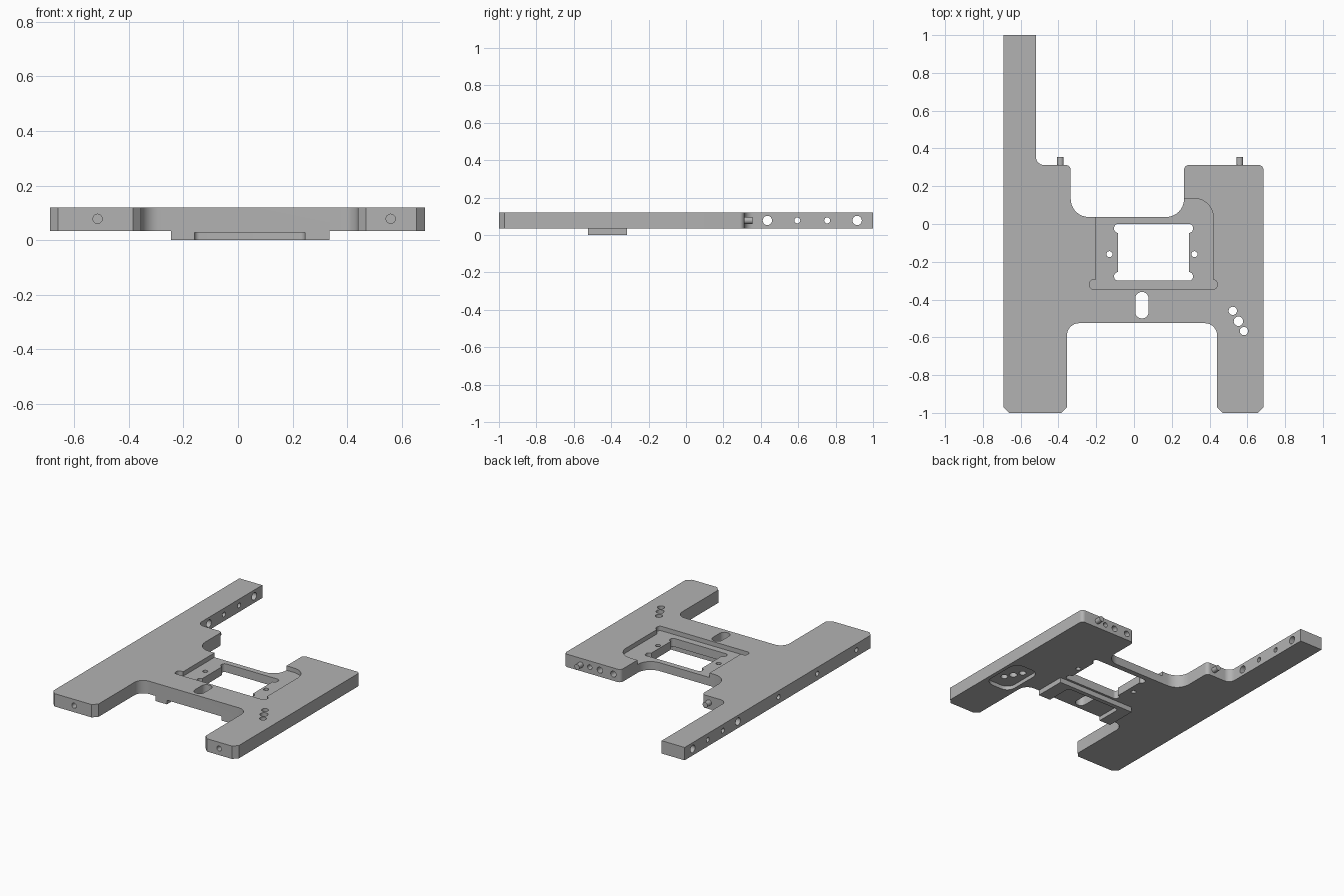
import bpy, bmesh, math
from mathutils import Vector, Matrix

old = bpy.data.objects.get("Cube")
if old:
    bpy.data.objects.remove(old, do_unlink=True)

grey = bpy.data.materials.new("machined_grey")
grey.use_nodes = True
grey.diffuse_color = (0.45, 0.45, 0.45, 1)
grey.node_tree.nodes["Principled BSDF"].inputs["Base Color"].default_value = grey.diffuse_color

BOTTOM, TOP = 0.034, 0.12


def finish(name, bm):
    bmesh.ops.recalc_face_normals(bm, faces=bm.faces)
    mesh = bpy.data.meshes.new(name)
    bm.to_mesh(mesh)
    bm.free()
    mesh.materials.append(grey)
    ob = bpy.data.objects.new(name, mesh)
    bpy.context.collection.objects.link(ob)
    return ob


def rounded(corners, steps=8):
    """Corners are (x, y, r): r > 0 rounds, r < 0 chamfers by that length."""
    out = []
    for i, (x, y, r) in enumerate(corners):
        p = Vector((x, y))
        if r == 0:
            out.append(p)
            continue
        a = (Vector(corners[i - 1][:2]) - p).normalized()
        b = (Vector(corners[(i + 1) % len(corners)][:2]) - p).normalized()
        if r < 0:
            out += [p - a * r, p - b * r]
            continue
        half = a.angle(b) / 2
        d = r / math.tan(half)
        c = p + (a + b).normalized() * (r / math.sin(half))
        s, e = (p + a * d - c).normalized(), (p + b * d - c).normalized()
        out += [c + s.slerp(e, k / steps).normalized() * r for k in range(steps + 1)]
    return out


def prism(name, corners, z0, z1):
    bm = bmesh.new()
    outline = rounded(corners)
    low, high = [[bm.verts.new((p.x, p.y, z)) for p in outline] for z in (z0, z1)]
    bm.faces.new(low)
    bm.faces.new(high)
    for i in range(len(outline)):
        bm.faces.new((low[i - 1], low[i], high[i], high[i - 1]))
    return finish(name, bm)


def box(name, x0, x1, y0, y1, z0, z1, r=0):
    return prism(name, [(x0, y0, r), (x1, y0, r), (x1, y1, r), (x0, y1, r)], z0, z1)


def rod(name, centre, axis, r, length):
    bm = bmesh.new()
    turn = Vector(axis).to_track_quat("Z", "Y").to_matrix().to_4x4()
    bmesh.ops.create_cone(bm, cap_ends=True, segments=24, radius1=r, radius2=r,
                          depth=length, matrix=Matrix.Translation(centre) @ turn)
    return finish(name, bm)


def combine(target, other, operation):
    mod = target.modifiers.new(operation, "BOOLEAN")
    mod.operation, mod.solver, mod.object = operation, "EXACT", other
    bpy.context.view_layer.objects.active = target
    bpy.ops.object.modifier_apply(modifier=mod.name)
    bpy.data.objects.remove(other, do_unlink=True)


# Main plate: long arm, short arms, bridge and two legs
plate = prism("base_plate", [
    (-0.69, 1, 0), (-0.69, -1, -0.03), (-0.355, -1, -0.03), (-0.355, -0.525, 0.065),
    (0.44, -0.525, 0.065), (0.44, -1, -0.03), (0.685, -1, -0.03), (0.685, 0.312, 0.025),
    (0.265, 0.312, 0.025), (0.265, 0.037, 0.095), (-0.335, 0.037, 0.095),
    (-0.335, 0.312, 0.025), (-0.52, 0.312, 0.045), (-0.52, 1, 0)], BOTTOM, TOP)

# Block under the bridge
combine(plate, box("bridge_block", -0.245, 0.335, -0.525, -0.315, 0, 0.06), "UNION")

cutters = [
    # Blind channel in the block, open to the front
    box("channel", -0.16, 0.245, -0.7, -0.345, -0.1, 0.028, 0.02),
    # Shallow seat in the top, with relief ears and an open back
    prism("seat", [
        (-0.2, 0.1, 0), (-0.2, -0.295, 0), (-0.235, -0.295, 0.02), (-0.235, -0.345, 0.02),
        (0.44, -0.345, 0.02), (0.44, -0.295, 0.02), (0.42, -0.295, 0),
        (0.42, 0.135, 0.1), (0, 0.135, 0)], 0.09, 0.2),
    # Window with relieved corners
    box("window", -0.085, 0.29, -0.3, 0, -0.1, 0.2),
    box("window_ears_front", -0.105, 0.312, -0.3, -0.255, -0.1, 0.2, 0.02),
    box("window_ears_back", -0.105, 0.312, -0.047, 0, -0.1, 0.2, 0.02),
    box("slot", 0.007, 0.077, -0.5, -0.36, -0.1, 0.2, 0.034),
    # Relief under the three diagonal holes
    box("underside_relief", 0.47, 0.66, -0.66, -0.36, -0.1, 0.06, 0.06),
]

# Vertical through holes
for x, y, r in [(-0.13, -0.16, 0.016), (0.32, -0.16, 0.016), (0.523, -0.46, 0.022),
                (0.553, -0.515, 0.025), (0.582, -0.567, 0.022)]:
    cutters.append(rod("hole", (x, y, 0.07), (0, 0, 1), r, 0.4))

# Cross holes: through the long arm, then blind ones along its outer side
for y, r in [(0.435, 0.025), (0.595, 0.016), (0.755, 0.016), (0.915, 0.025)]:
    cutters.append(rod("cross_hole", (-0.6, y, 0.078), (1, 0, 0), r, 0.3))
for y in (0.005, -0.405, -0.82):
    cutters.append(rod("side_hole", (-0.69, y, 0.078), (1, 0, 0), 0.016, 0.2))

# Blind holes in the leg fronts and the short arm back
for x, y, r in [(-0.515, -1, 0.017), (0.56, -1, 0.017), (0.495, 0.312, 0.016),
                (0.42, 0.312, 0.02), (0.32, 0.312, 0.02)]:
    cutters.append(rod("end_hole", (x, y, 0.078), (0, 1, 0), r, 0.2))

for cutter in cutters:
    combine(plate, cutter, "DIFFERENCE")

# Locating pins on the short arms
pins = [rod(side + "_pin", (x, 0.325, 0.078), (0, 1, 0), 0.018, 0.06)
        for side, x in (("right", -0.39), ("left", 0.56))]

for ob in [plate] + pins:
    bpy.ops.object.select_all(action="DESELECT")
    ob.select_set(True)
    bpy.context.view_layer.objects.active = ob
    bpy.ops.object.shade_smooth_by_angle(angle=math.radians(30))
